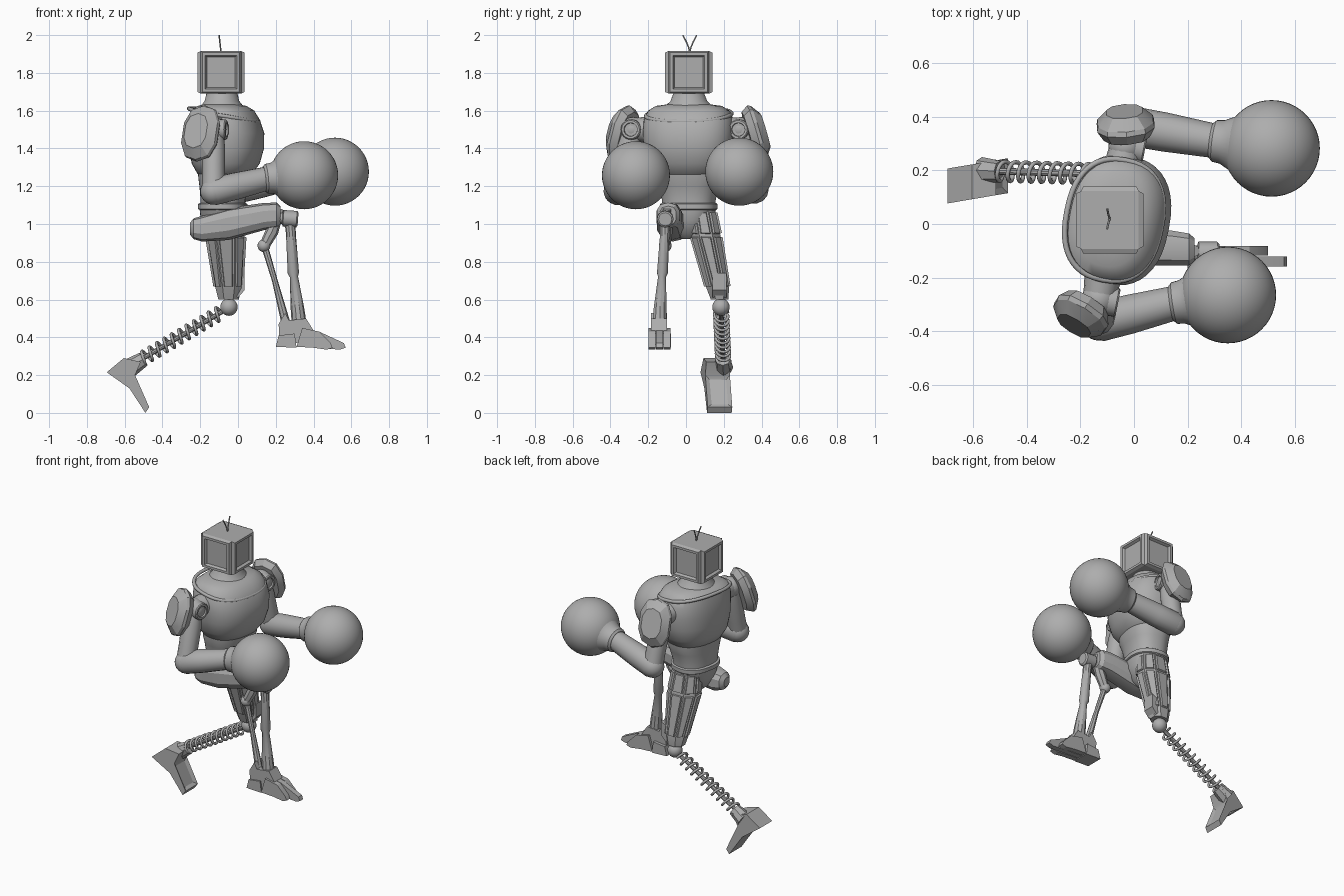
import bpy, bmesh, math
from mathutils import Vector, Matrix

cube = bpy.data.objects.get("Cube")
if cube:
    bpy.data.objects.remove(cube, do_unlink=True)

grey = bpy.data.materials.new("mid_grey")
grey.use_nodes = True
colour = (0.42, 0.42, 0.42, 1)
grey.diffuse_color = colour
grey.node_tree.nodes["Principled BSDF"].inputs["Base Color"].default_value = colour

X, Y, Z = Vector((1, 0, 0)), Vector((0, 1, 0)), Vector((0, 0, 1))
YAW = Matrix.Rotation(math.radians(-11), 3, 'Z')   # the body twists to its right
SIDE, FWD = YAW @ Y, YAW @ X


def finish(name, bm, angle=35):
    bmesh.ops.recalc_face_normals(bm, faces=bm.faces)
    me = bpy.data.meshes.new(name)
    bm.to_mesh(me)
    bm.free()
    for p in me.polygons:
        p.use_smooth = True
    me.set_sharp_from_angle(angle=math.radians(angle))
    me.materials.append(grey)
    ob = bpy.data.objects.new(name, me)
    bpy.context.collection.objects.link(ob)
    return ob


def loft(name, rings, n=24, power=2.0, axis=None, ref=None, turn=0.0, panel=None, angle=35):
    """Skin over rings (centre, half width, half height) square to one axis."""
    pts = [Vector(r[0]) for r in rings]
    d = (Vector(axis) if axis else pts[-1] - pts[0]).normalized()
    ref = ref or (Y if abs(d.z) > 0.8 else Z)
    u = d.cross(ref).normalized()
    v = u.cross(d)
    bm = bmesh.new()
    loops = []
    for c, (_, a, b) in zip(pts, rings):
        loop = []
        for i in range(n):
            t = math.tau * (i + turn) / n
            cu, sv = math.cos(t), math.sin(t)
            cu = math.copysign(abs(cu) ** (2 / power), cu)
            sv = math.copysign(abs(sv) ** (2 / power), sv)
            loop.append(bm.verts.new(c + u * a * cu + v * b * sv))
        loops.append(loop)
    sides = []
    for lo, hi in zip(loops, loops[1:]):
        sides += [bm.faces.new((lo[i], lo[(i + 1) % n], hi[(i + 1) % n], hi[i])) for i in range(n)]
    bm.faces.new(loops[0][::-1])
    bm.faces.new(loops[-1])
    bmesh.ops.recalc_face_normals(bm, faces=bm.faces)
    if panel:
        big = [f for f in sides if f.calc_area() > 0.006]
        bmesh.ops.inset_individual(bm, faces=big, thickness=panel, depth=0.0)
        bmesh.ops.inset_individual(bm, faces=big, thickness=panel * 0.4, depth=0.01)
    return finish(name, bm, angle)


def rod(name, points, radii, n=16, **kw):
    return loft(name, [(p, r, r) for p, r in zip(points, radii)], n, **kw)


def ball(name, centre, radius, seg=24):
    bm = bmesh.new()
    bmesh.ops.create_uvsphere(bm, u_segments=seg, v_segments=seg // 2, radius=radius,
                              matrix=Matrix.Translation(centre))
    return finish(name, bm)


def prism(name, profile, y0, y1, shear=0.0, panel=False):
    """Side profile in x and z, given thickness along y."""
    bm = bmesh.new()
    rows = [[bm.verts.new((x, y + shear * x, z)) for x, z in profile] for y in (y0, y1)]
    n = len(profile)
    bm.faces.new(rows[0])
    bm.faces.new(rows[1][::-1])
    for i in range(n):
        j = (i + 1) % n
        bm.faces.new((rows[0][i], rows[0][j], rows[1][j], rows[1][i]))
    bmesh.ops.recalc_face_normals(bm, faces=bm.faces)
    if panel:
        front = [f for f in bm.faces if f.normal.x > 0.7 and f.calc_area() > 0.015]
        bmesh.ops.inset_individual(bm, faces=front, thickness=0.03, depth=-0.012)
    return finish(name, bm, 25)


def wire(name, points, radius, cyclic=False):
    cu = bpy.data.curves.new(name, 'CURVE')
    cu.dimensions = '3D'
    cu.bevel_depth, cu.bevel_resolution = radius, 2
    cu.use_fill_caps = True
    sp = cu.splines.new('POLY')
    sp.points.add(len(points) - 1)
    for p, co in zip(sp.points, points):
        p.co = (*co, 1)
    sp.use_cyclic_u = cyclic
    cu.materials.append(grey)
    ob = bpy.data.objects.new(name, cu)
    bpy.context.collection.objects.link(ob)
    bpy.ops.object.select_all(action='DESELECT')
    ob.select_set(True)
    bpy.context.view_layer.objects.active = ob
    bpy.ops.object.convert(target='MESH')


# Box head with a framed, recessed screen on each side
bm = bmesh.new()
bmesh.ops.create_cube(bm, size=1, matrix=Matrix.Translation((-0.09, 0.015, 1.803))
                      @ Matrix.Diagonal((0.215, 0.215, 0.225, 1)))
screens = [f for f in bm.faces if abs(f.normal.z) < 0.5]
for thick, depth in ((0.012, 0.018), (0.022, 0), (0.012, -0.016)):
    bmesh.ops.inset_individual(bm, faces=screens, thickness=thick, depth=depth)
finish("head", bm, 20)
for side in (-1, 1):
    wire("antenna", [(-0.09 - 0.01 * t, 0.02 + side * 0.037 * t ** 1.4, 1.91 + 0.09 * t)
                     for t in (0, 0.3, 0.6, 1)], 0.004)

# Neck and torso
def trunk(name, rows, power=2.4, n=40):
    return loft(name, [((x, 0.015, z), a, b) for z, x, a, b in rows], n, power, axis=Z, ref=SIDE)

trunk("neck", [(1.57, -0.08, .15, .17), (1.615, -0.085, .12, .135), (1.65, -0.085, .092, .098),
               (1.70, -0.085, .08, .078)], 2)
trunk("chest", [(1.24, -0.07, .10, .12), (1.265, -0.07, .14, .175), (1.32, -0.065, .175, .215),
                (1.40, -0.06, .192, .238), (1.48, -0.06, .193, .243), (1.55, -0.07, .18, .238),
                (1.60, -0.08, .16, .215), (1.625, -0.085, .125, .175), (1.635, -0.085, .08, .10)])
ring = []
for i in range(48):
    t = math.tau * i / 48
    c, s = math.cos(t), math.sin(t)
    ring.append(Vector((-0.075, 0.015, 1.578 - 0.035 * c))
                + FWD * 0.178 * math.copysign(abs(c) ** 0.83, c)
                + SIDE * 0.226 * math.copysign(abs(s) ** 0.83, s))
wire("collar_rim", ring, 0.011, True)
trunk("abdomen", [(1.07, -0.08, .115, .14), (1.13, -0.08, .115, .142), (1.2, -0.075, .125, .16),
                  (1.24, -0.07, .135, .173), (1.30, -0.07, .14, .175)])
trunk("belt", [(1.075, -0.08, .12, .145), (1.08, -0.08, .128, .152), (1.105, -0.08, .128, .152),
               (1.11, -0.08, .12, .145)])
trunk("pelvis", [(0.92, -0.08, .04, .04), (0.95, -0.08, .08, .07), (1.02, -0.08, .115, .12),
                 (1.08, -0.08, .12, .145)])

# Arms: shoulder, shield, upper arm, forearm and round glove
arms = (("right", (-0.13, -0.28, 1.5), (-0.13, -0.365, 1.172), (0.15, -0.295, 1.24),
         (0.35, -0.265, 1.258), (-0.19, -0.325, 1.475), (-0.5, -0.82, 0.28)),
        ("left", (-0.03, 0.29, 1.5), (-0.01, 0.365, 1.18), (0.30, 0.31, 1.25),
         (0.513, 0.282, 1.277), (-0.03, 0.355, 1.475), (-0.08, 0.95, 0.28)))
for side, shoulder, elbow, wrist, fist, shield, out in arms:
    S, E, W, F, P = map(Vector, (shoulder, elbow, wrist, fist, shield))
    O = Vector(out).normalized()
    inner = Vector((-0.08, 0.015, 1.5)).lerp(S, 0.7)
    rod(side + "_shoulder_axle", [inner, S], [0.07, 0.06])
    ball(side + "_shoulder_ball", S, 0.066)
    rod(side + "_shoulder_cap", [S, S + FWD * 0.066, S + FWD * 0.072, S + FWD * 0.072,
                                 S + FWD * 0.062], [0.056, 0.054, 0.048, 0.036, 0.034], 24)
    loft(side + "_shoulder_shield",
         [(P - O * 0.025, .09, .13), (P + O * 0.012, .112, .155), (P + O * 0.03, .108, .148),
          (P + O * 0.068, .07, .095)], 10, 2.4, turn=0.5, angle=25)
    rod(side + "_upper_arm", [S, S.lerp(E, 0.3), S.lerp(E, 0.7), E], [0.052, 0.062, 0.06, 0.062], 12)
    ball(side + "_elbow", E, 0.07)
    rod(side + "_forearm", [E - (W - E) * 0.12, E, E.lerp(W, 0.4), W],
        [0.056, 0.074, 0.073, 0.064], 14)
    D = (F - W).normalized()
    rod(side + "_cuff", [W - D * 0.012, W, W + D * 0.03, W + D * 0.07, F - D * 0.11],
        [0.066, 0.078, 0.082, 0.102, 0.14], 32)
    ball(side + "_glove", F, 0.18, 48)

# Raised leg: thigh, knee and two struts
loft("right_thigh", [((-0.255, -0.07, 0.975), .03, .03), ((-0.235, -0.07, 0.975), .055, .055),
                     ((-0.19, -0.07, 0.975), .068, .068), ((-0.05, -0.08, 1.0), .075, .085),
                     ((0.14, -0.09, 1.04), .068, .072), ((0.205, -0.095, 1.045), .062, .068),
                     ((0.225, -0.095, 1.045), .045, .05)], 10, 2.6, axis=X, turn=0.5, angle=28)
rod("right_knee", [(0.18, -0.11, 1.035), (0.235, -0.11, 1.03), (0.24, -0.11, 1.03),
                   (0.31, -0.11, 1.025), (0.318, -0.11, 1.025)], [0.03, 0.03, 0.044, 0.044, 0.035], 12)
rod("right_shin_main", [(0.275, -0.11, 1.02), (0.28, -0.112, 0.95), (0.293, -0.125, 0.74),
                        (0.296, -0.127, 0.72), (0.315, -0.137, 0.55), (0.325, -0.14, 0.46)],
    [0.03, 0.026, 0.03, 0.022, 0.036, 0.04], 10)
rod("right_shin_upper_strut", [(0.225, -0.1, 1.08), (0.18, -0.105, 0.96), (0.14, -0.11, 0.885)],
    [0.022, 0.034, 0.028], 8)
ball("right_strut_joint", (0.137, -0.11, 0.885), 0.034, 16)
rod("right_shin_lower_strut", [(0.14, -0.11, 0.885), (0.195, -0.125, 0.7), (0.255, -0.14, 0.47)],
    [0.018, 0.015, 0.024], 8)

# Raised foot: ankle block, heel and toes
prism("right_ankle", [(0.22, 0.38), (0.215, 0.47), (0.25, 0.53), (0.27, 0.49), (0.36, 0.50),
                      (0.41, 0.42), (0.40, 0.36)], -0.185, -0.1)
prism("right_heel", [(0.20, 0.35), (0.215, 0.41), (0.30, 0.42), (0.31, 0.345)], -0.195, -0.08)
for i in (-1, 0, 1):
    mid, reach = -0.14 + 0.04 * i, 0.57 - 0.07 * abs(i)
    prism("right_toe", [(0.31, 0.35), (0.34, 0.45), (0.43, 0.43), (reach - 0.01, 0.37),
                        (reach, 0.345), (reach - 0.03, 0.335), (0.4, 0.345)], mid - 0.018, mid + 0.018)

# Trailing leg: panelled thigh, knee ball, spring shin
loft("left_thigh", [((-0.07, 0.085, 1.07), .095, .075), ((-0.065, 0.105, 0.94), .108, .083),
                    ((-0.05, 0.168, 0.66), .074, .064), ((-0.05, 0.178, 0.60), .058, .05)],
     8, 2.2, axis=Z, turn=0.5, panel=0.012, angle=20)
prism("left_knee_guard", [(-0.03, 0.64), (-0.01, 0.72), (0.035, 0.74), (0.035, 0.65), (0.0, 0.61)],
      0.14, 0.215)
ball("left_knee", (-0.048, 0.185, 0.56), 0.046)
A, B = Vector((-0.06, 0.185, 0.55)), Vector((-0.56, 0.198, 0.255))
rod("left_shin_rod", [A, B], [0.013, 0.013], 10)
d = (B - A).normalized()
u = d.cross(Z).normalized()
v = u.cross(d)
coils, steps = 11, 18
spring = []
for i in range(coils * steps + 1):
    t = math.tau * i / steps
    spring.append(A.lerp(B, 0.06 + 0.86 * i / (coils * steps))
                  + 0.036 * (u * math.cos(t) + v * math.sin(t)))
wire("left_shin_spring", spring, 0.008)

# Trailing foot, standing on its toe
prism("left_foot", [(-0.695, 0.215), (-0.605, 0.29), (-0.515, 0.27), (-0.545, 0.20), (-0.47, 0.03),
                    (-0.49, 0.0), (-0.575, 0.13)], 0.195, 0.325, 0.17, True)
rod("left_ankle", [(-0.50, 0.196, 0.285), (-0.57, 0.2, 0.24)], [0.04, 0.05], 8)
